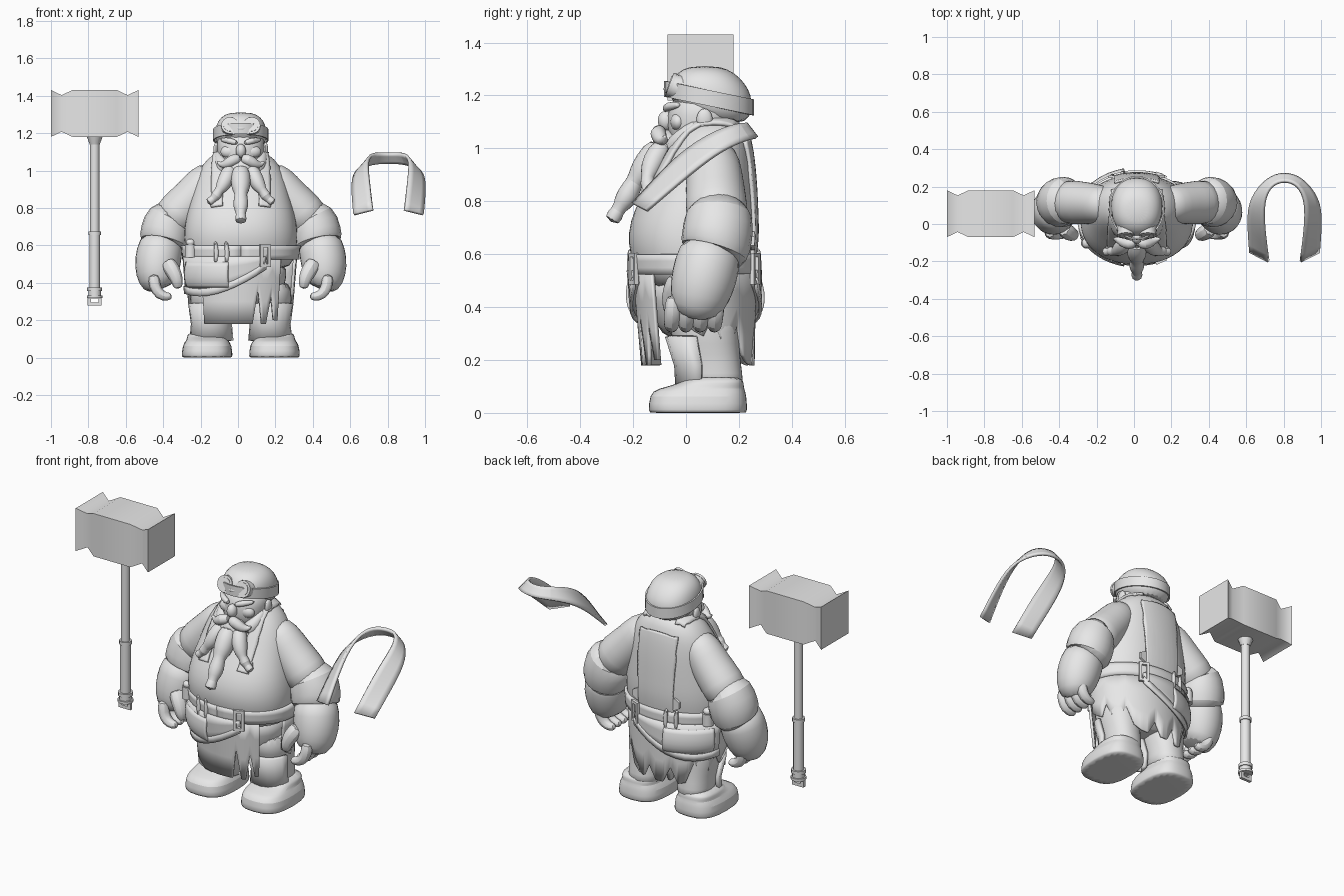
import bpy, bmesh
from math import sin, cos, radians, pi
from mathutils import Vector, Matrix

cube = bpy.data.objects.get("Cube")
if cube:
    bpy.data.objects.remove(cube, do_unlink=True)

GREY = bpy.data.materials.new("plain_grey")
GREY.use_nodes = True
GREY.diffuse_color = (0.8, 0.8, 0.8, 1)
GREY.node_tree.nodes["Principled BSDF"].inputs["Base Color"].default_value = (0.8, 0.8, 0.8, 1)
CX = 0.015  # centre line of the figure


def build(name, bm, sub=0, thick=0, wrap_on=None, angle=40):
    bmesh.ops.recalc_face_normals(bm, faces=bm.faces)
    mesh = bpy.data.meshes.new(name)
    bm.to_mesh(mesh)
    bm.free()
    ob = bpy.data.objects.new(name, mesh)
    bpy.context.collection.objects.link(ob)
    mesh.materials.append(GREY)
    if sub:
        m = ob.modifiers.new("round", 'SUBSURF')
        m.levels = m.render_levels = sub
        m.boundary_smooth = 'PRESERVE_CORNERS'
    if wrap_on:
        m = ob.modifiers.new("cling", 'SHRINKWRAP')
        m.target, m.wrap_mode, m.offset = wrap_on, 'ABOVE_SURFACE', 0.006
    if thick:
        m = ob.modifiers.new("thick", 'SOLIDIFY')
        m.thickness, m.offset = thick, 0
    bpy.ops.object.select_all(action='DESELECT')
    ob.select_set(True)
    bpy.context.view_layer.objects.active = ob
    bpy.ops.object.shade_smooth_by_angle(angle=radians(angle))
    return ob


def skin(name, rings, closed=True, caps=True, **kw):
    """Bridge a list of equally long point rings."""
    bm = bmesh.new()
    rows = [[bm.verts.new(p) for p in r] for r in rings]
    n = len(rows[0])
    for a, b in zip(rows, rows[1:]):
        for i in range(n if closed else n - 1):
            j = (i + 1) % n
            bm.faces.new((a[i], a[j], b[j], b[i]))
    if closed and caps:
        bm.faces.new(rows[0])
        bm.faces.new(rows[-1])
    return build(name, bm, **kw)


def power(v, p):
    return abs(v) ** p * (1 if v >= 0 else -1)


def loft(name, x, rings, n=20, p=0.9, sub=1):
    """Stack of rounded horizontal sections: z, centre y, radius x, radius y."""
    return skin(name, [[(x + rx * power(cos(2 * pi * i / n), p), cy + ry * power(sin(2 * pi * i / n), p), z)
                        for i in range(n)] for z, cy, rx, ry in rings], sub=sub)


def tube(name, pts, n=10, sub=1, side=1):
    """Round sections along a path: x, y, z, radius."""
    ps = [Vector((CX + side * x, y, z)) for x, y, z, r in pts]
    rings = []
    for i, p in enumerate(ps):
        d = (ps[min(i + 1, len(ps) - 1)] - ps[max(i - 1, 0)]).normalized()
        u = d.cross(Vector((0, 1, 0.05))).normalized()
        v = d.cross(u)
        r = pts[i][3]
        rings.append([p + r * (u * cos(2 * pi * k / n) + v * sin(2 * pi * k / n)) for k in range(n)])
    return skin(name, rings, sub=sub)


def ball(name, loc, size):
    bm = bmesh.new()
    bmesh.ops.create_uvsphere(bm, u_segments=14, v_segments=9, radius=1,
                              matrix=Matrix.Translation(loc) @ Matrix.Diagonal((*size, 1)))
    return build(name, bm)


def cylinder(name, loc, r, depth, tilt=0, r2=None, n=16):
    bm = bmesh.new()
    bmesh.ops.create_cone(bm, cap_ends=True, segments=n, radius1=r, radius2=r2 or r, depth=depth,
                          matrix=Matrix.Translation(loc) @ Matrix.Rotation(tilt, 4, 'X'))
    return build(name, bm)


def frame(name, loc, w, h, bar, turn=0):
    """Rectangular ring standing in the xz plane."""
    m = Matrix.Translation(loc) @ Matrix.Rotation(turn, 4, 'Z')
    corners = [(-1, -1), (1, -1), (1, 1), (-1, 1)]
    loops = []
    for k, y in ((1, -bar), (1, bar), (0, bar), (0, -bar), (1, -bar)):
        loops.append([m @ Vector((sx * (w / 2 - (0 if k else bar)), y / 2, sz * (h / 2 - (0 if k else bar))))
                      for sx, sz in corners])
    return skin(name, loops, caps=False)


def hip(a, z, out=0):
    """Point on the hip surface; angle 0 is front, 90 is the left side."""
    t = (z - 0.18) / 0.37
    a = radians(a)
    return Vector((CX + (0.265 + 0.03 * t + out) * sin(a),
                   0.045 - 0.014 * t - (0.207 + 0.02 * t + out) * cos(a), z))


def wrap(name, a0, a1, top, bottom, out=0.0, thick=0.015, cols=24):
    """Cloth around the hips; bottom is a list of heights along the arc."""
    rings = []
    for i in range(cols + 1):
        f = i / cols * (len(bottom) - 1)
        k = min(int(f), len(bottom) - 2)
        z0 = bottom[k] + (bottom[k + 1] - bottom[k]) * (f - k)
        rings.append([hip(a0 + (a1 - a0) * i / cols, z0 + (top - z0) * j / 3, out) for j in range(4)])
    return skin(name, rings, closed=False, thick=thick)


# Torso, hips and head
torso = loft("torso", CX, [(0.46, .035, .25, .19), (0.52, .03, .285, .215), (0.6, .022, .303, .236),
                           (0.68, .022, .305, .244), (0.77, .032, .29, .23), (0.86, .058, .265, .2),
                           (0.95, .08, .245, .17), (1.03, .095, .21, .143), (1.09, .1, .15, .115),
                           (1.115, .105, .08, .07)], n=28)
loft("trousers", CX, [(0.27, .05, .19, .12), (0.33, .045, .225, .16), (0.42, .04, .245, .185), (0.53, .03, .26, .2)])
loft("face", CX, [(0.98, .06, .09, .09), (1.05, .05, .12, .12), (1.12, .06, .13, .135), (1.22, .085, .13, .14)])
loft("cap", CX, [(1.09, .14, .1, .095), (1.15, .11, .137, .14), (1.2, .09, .14, .16), (1.245, .08, .133, .145),
                 (1.285, .075, .11, .112), (1.312, .07, .06, .058)])

# Goggles and their tilted strap
skin("goggle_strap", [[(CX + (.14 + o) * cos(t), .087 + (.162 + o) * sin(t), 1.19 - .035 * sin(t) + h)
                       for t in [2 * pi * i / 28 for i in range(28)]]
                      for o, h in ((0, -.03), (.008, -.03), (.008, .03), (0, .03), (0, -.03))], caps=False)
for s in (-1, 1):
    c = Vector((CX + s * .058, -.035, 1.232))
    axis = Vector((0, -cos(.35), sin(.35)))
    cylinder("goggle_cup", c + axis * -.01, .052, .06, pi / 2 - .35, .044)
    cylinder("goggle_rim", c + axis * .022, .047, .014, pi / 2 - .35)
    cylinder("goggle_lens", c + axis * .027, .035, .01, pi / 2 - .35)
    # Facial features
    ball("ear", (CX + s * .132, .07, 1.11), (.015, .03, .04))
    ball("cheek", (CX + s * .06, -.03, 1.1), (.05, .03, .035))
    tube("eyebrow", [(.015, -.08, 1.145, .012), (.06, -.07, 1.16, .02), (.11, -.02, 1.165, .01)], side=s)
    tube("moustache", [(0, -.095, 1.065, .024), (.04, -.11, 1.06, .034), (.08, -.095, 1.03, .028),
                       (.11, -.08, 1.03, .015), (.128, -.08, 1.05, .005)], side=s)
    tube("sideburn", [(.122, .05, 1.1, .02), (.11, -.01, 1.04, .04), (.07, -.06, .99, .045)], side=s)
    tube("side_braid", [(.05, -.08, 1.02, .045), (.08, -.125, .95, .046), (.105, -.14, .905, .036),
                        (.118, -.145, .89, .021), (.132, -.145, .865, .034), (.145, -.145, .85, .017),
                        (.178, -.15, .825, .03)], side=s)
ball("nose", (CX, -.075, 1.105), (.028, .032, .038))
ball("goggle_bridge", (CX, -.07, 1.225), (.03, .015, .012))
ball("chin_beard", (CX, -.07, 1.0), (.085, .06, .07))
tube("middle_braid", [(0, -.09, 1.02, .055), (0, -.145, .94, .058), (0, -.175, .895, .05), (0, -.195, .875, .03),
                      (0, -.215, .83, .047), (0, -.245, .785, .036), (0, -.255, .77, .022), (0, -.285, .72, .044)])

for s in (-1, 1):
    # Arms with rolled cuffs, gloves and fingers
    tube("sleeve", [(.13, .1, .99, .08), (.19, .105, .94, .105), (.25, .11, .86, .112), (.33, .115, .78, .12),
                    (.39, .12, .7, .12)], n=16, side=s)
    tube("rolled_cuff", [(.365, .125, .76, .1), (.38, .125, .76, .138), (.405, .12, .67, .143),
                         (.412, .105, .6, .142), (.416, .1, .595, .11)], n=10, side=s)
    tube("forearm", [(.415, .1, .65, .115), (.437, .08, .56, .128), (.448, .06, .48, .126),
                     (.445, .045, .41, .108), (.425, .04, .365, .075)], n=14, side=s)
    for k in range(4):
        y = -.045 + .054 * k
        tube("finger", [(.465, y, .45, .034), (.463, y - .005, .38, .035), (.435, y - .01, .335, .033),
                        (.39, y - .01, .322, .027), (.37, y - .01, .335, .017)], n=8, side=s)
    tube("thumb", [(.4, -.02, .52, .05), (.36, -.05, .46, .046), (.338, -.06, .41, .036), (.335, -.055, .365, .024)],
         n=8, side=s)
    # Legs, boots and shin plates
    loft("leg", CX + s * .157, [(0.08, .115, .1, .11), (0.15, .105, .094, .108), (0.22, .09, .098, .115),
                                (0.3, .07, .115, .13), (0.42, .05, .12, .15)])
    loft("boot", CX + s * .18, [(0, .045, .137, .188), (0.001, .045, .137, .188), (0.07, .045, .134, .186),
                                (0.093, .055, .11, .165), (0.11, .1, .11, .12), (0.14, .105, .1, .11)], p=.7)
    skin("shin_plate", [[(CX + s * .157 + w * cos(t), y - d * sin(t), z) for t in
                         [pi * i / 8 for i in range(9)]]
                        for z, w, y, d in ((.09, .108, .06, .09), (.18, .1, .06, .095), (.29, .115, .04, .11))],
         closed=False, thick=.02)
    # Suspenders with end tabs
    skin("suspender", [[(CX + s * (x - .038), y, z), (CX + s * (x + .038), y, z)] for x, y, z in
                       ((.14, -.2, .83), (.145, -.18, .88), (.145, -.12, .98), (.14, -.02, 1.1), (.135, .1, 1.17),
                        (.13, .22, 1.12))],
         closed=False, sub=2, wrap_on=torso, thick=.016)
    cylinder("suspender_tab", (CX + s * .14, -.125, .845), .03, .014, pi / 2, n=6)
    cylinder("suspender_tab", (CX + s * .12, .252, .65), .035, .014, pi / 2, n=6)
skin("back_panel", [[(CX + w * x, .34, z) for x in (-1, -.5, 0, .5, 1)]
                    for z, w in ((.57, .13), (.68, .135), (.78, .14), (.88, .145), (.97, .155), (1.07, .165))],
     closed=False, sub=2, wrap_on=torso, thick=.014)

# Torn apron, front and back: long cloth with a deep tear and ragged hem
wrap("apron_front", -46, 46, .54, [.18] * 12 + [.36, .18, .18, .33, .2, .2], cols=68)
wrap("apron_back", 78, 282, .54, [.34, .31, .29, .36, .27, .24, .33, .22, .19, .18, .26, .18, .18, .27, .18,
                                  .19, .31, .23, .25, .34, .28, .31, .34], cols=88)
wrap("belt", 0, 360, .6, [.525, .525], out=.008, thick=.024, cols=40)

# Tool pouches, slanted belts, buckles and tools, front and back
for back in (0, 1):
    def turn(a):
        return 180 - a if back else a
    edge = [.36, .345, .345, .37, .42, .49]
    wrap("tool_pouch", turn(-75), turn(25), .54, edge, out=.012, thick=.035)
    skin("slanted_belt", [[hip(turn(-75 + 100 * i / 5), z + h, .031) for h in (-.018, .022)]
                          for i, z in enumerate(edge)], closed=False, sub=1, thick=.012)
    skin("pocket", [[hip(turn(a), z, o) for a in range(-66, -10, 6)]
                    for z, o in ((.375, .025), (.4, .042), (.46, .042), (.51, .025))],
         closed=False, sub=1, thick=.012)
    frame("belt_buckle", hip(turn(24), .545, .025), .06, .12, .016, radians(turn(24)))
    for a in (-25, -14):
        p = hip(turn(a), .55, .022)
        tube("pliers_handle", [(p.x - CX, p.y, .5, .014), (p.x - CX + .006, p.y, .57, .014),
                               (p.x - CX - .004, p.y, .625, .011)], n=8)
    p = hip(turn(-58), .6, .018)
    cylinder("flask", p - Vector((0, 0, .03)), .03, .07)
    ball("flask_cap", p + Vector((0, 0, .015)), (.026, .026, .02))

# War hammer
HX, HY = -0.766, 0.055
skin("hammer_head", [[(x, HY + sy * r, 1.305 + sz * r) for sy, sz in ((-1, -1), (1, -1), (1, 1), (-1, 1))]
                     for x, r in ((-1, .125), (-.943, .098), (-.885, .125), (-.647, .125), (-.59, .098), (-.533, .125))],
     angle=60)
for name, z, h, r, r2 in (("hammer_collar", 1.16, .04, .027, .042), ("hammer_shaft", .92, .5, .025, .025),
                          ("hammer_ring", .665, .02, .034, .034), ("hammer_grip", .51, .31, .029, .029),
                          ("pommel_ring", .365, .02, .04, .04), ("pommel", .345, .04, .034, .034),
                          ("pommel_ring", .325, .015, .042, .042)):
    cylinder(name, (HX, HY, z), r, h, r2=r2, n=12)
frame("pommel_loop", (HX, HY, .305), .075, .055, .018)

# Loose shoulder strap beside the figure
half = [((-.185, -.15, .765), (-.085, -.2, .79)), ((-.197, .02, .91), (-.11, -.03, .98)),
        ((-.185, .14, 1.0), (-.115, .12, 1.07)), ((-.09, .25, 1.04), (-.075, .21, 1.095))]
path = half + [((0, .275, 1.04), (0, .235, 1.09))]
path += [tuple((-x, y, z) for x, y, z in pair) for pair in reversed(half)]
skin("loose_strap", [[(.805 + x, y, z) for x, y, z in pair] for pair in path], closed=False, sub=2, thick=.016)
